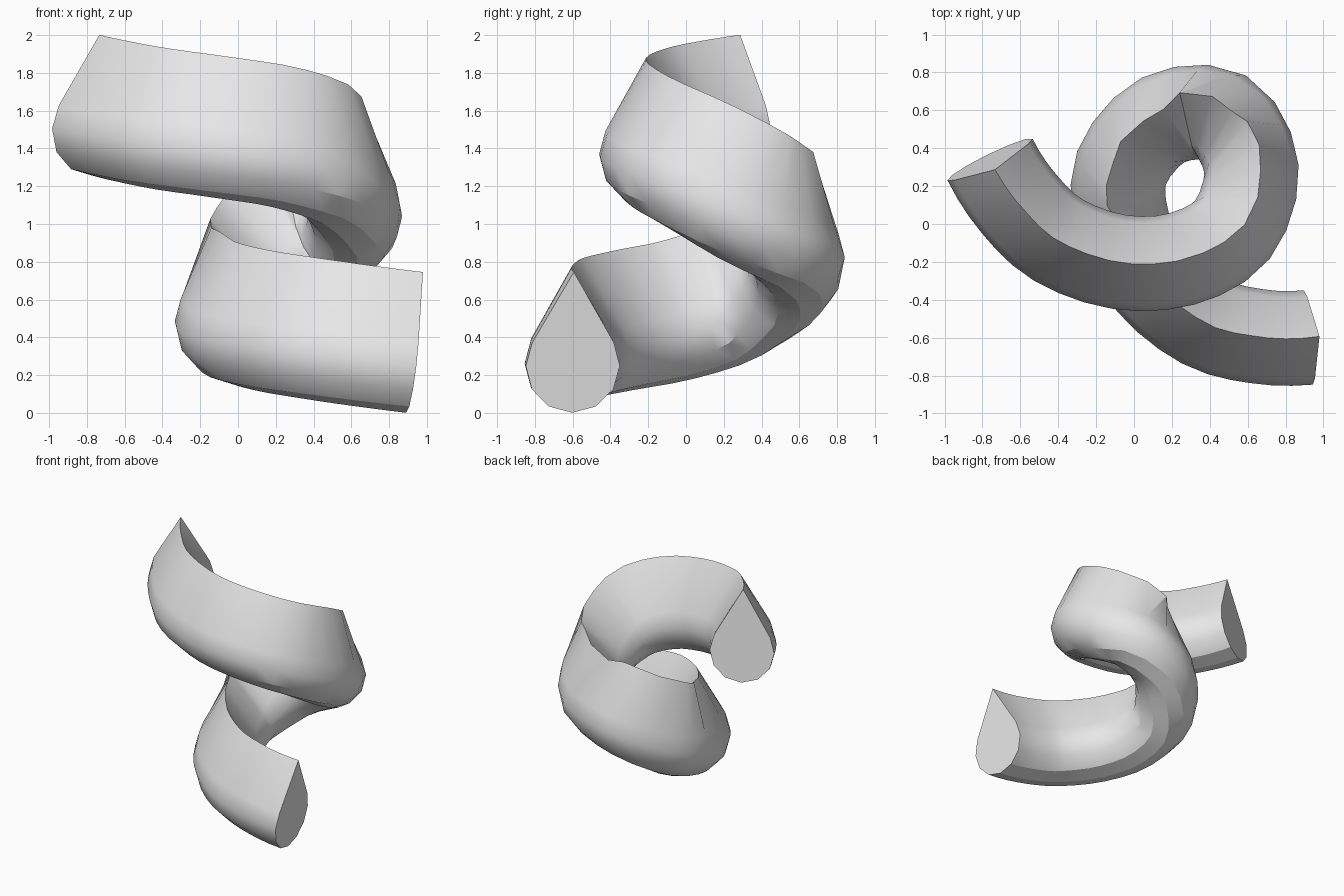
import bpy, bmesh, math
from mathutils import Vector, Matrix

if "Cube" in bpy.data.objects:
    bpy.data.objects.remove(bpy.data.objects["Cube"], do_unlink=True)

RADIUS = 0.25
STEPS = 3

# Upper half of the centre line, from the back of the loop to just past the end
upper = [Vector(p) for p in (
    (0.469, 0.566, 0.877), (0.62, 0.29, 1.04), (0.52, -0.03, 1.225),
    (0.25, -0.185, 1.33), (-0.08, -0.2, 1.385), (-0.4, -0.085, 1.43),
    (-0.61, 0.11, 1.47), (-0.76, 0.34, 1.505), (-0.85, 0.6, 1.535))]

# Lower half: half turn about a level axis through the back of the loop
pivot = upper[0]
half_turn = Matrix.Rotation(math.pi, 3, Vector((0.488, 0.873, 0)))
lower = [pivot + half_turn @ (p - pivot) for p in upper[:0:-1]]
points = lower + upper


def spline(a, b, c, d, t):
    """Position and direction on a smooth curve between b and c."""
    k1, k2, k3 = c - a, 2 * a - 5 * b + 4 * c - d, 3 * b - a - 3 * c + d
    pos = b + 0.5 * (k1 * t + k2 * t ** 2 + k3 * t ** 3)
    return pos, (k1 + 2 * k2 * t + 3 * k3 * t ** 2).normalized()


frames = []
for i in range(1, len(points) - 2):
    frames += [spline(*points[i - 1:i + 3], s / STEPS) for s in range(STEPS)]
frames.append(spline(*points[-4:], 1))

# Teardrop section: round underside rising to a sharp ridge
profile = [(0, 2 * RADIUS)]
for k in range(9):
    a = math.radians(30 - 30 * k)
    profile.append((RADIUS * math.cos(a), RADIUS * math.sin(a)))

# Sweep the section along the centre line with the ridge kept upward
bm = bmesh.new()
rings = []
for pos, tangent in frames:
    side = tangent.cross(Vector((0, 0, 1))).normalized()
    up = side.cross(tangent)
    rings.append([bm.verts.new(pos + side * x + up * y) for x, y in profile])
n = len(profile)
for r, s in zip(rings, rings[1:]):
    for j in range(n):
        bm.faces.new((r[j], r[(j + 1) % n], s[(j + 1) % n], s[j]))
bm.faces.new(rings[0])
bm.faces.new(rings[-1])
bmesh.ops.recalc_face_normals(bm, faces=bm.faces)

mesh = bpy.data.meshes.new("teardrop_coil")
bm.to_mesh(mesh)
bm.free()
coil = bpy.data.objects.new("teardrop_coil", mesh)
bpy.context.collection.objects.link(coil)

# Plain grey finish
grey = bpy.data.materials.new("light grey")
grey.use_nodes = True
colour = (0.8, 0.8, 0.8, 1)
grey.diffuse_color = colour
grey.node_tree.nodes["Principled BSDF"].inputs["Base Color"].default_value = colour
mesh.materials.append(grey)

# Smooth flanks with a crisp ridge and ends
bpy.ops.object.select_all(action="DESELECT")
coil.select_set(True)
bpy.context.view_layer.objects.active = coil
bpy.ops.object.shade_smooth_by_angle(angle=math.radians(30))
